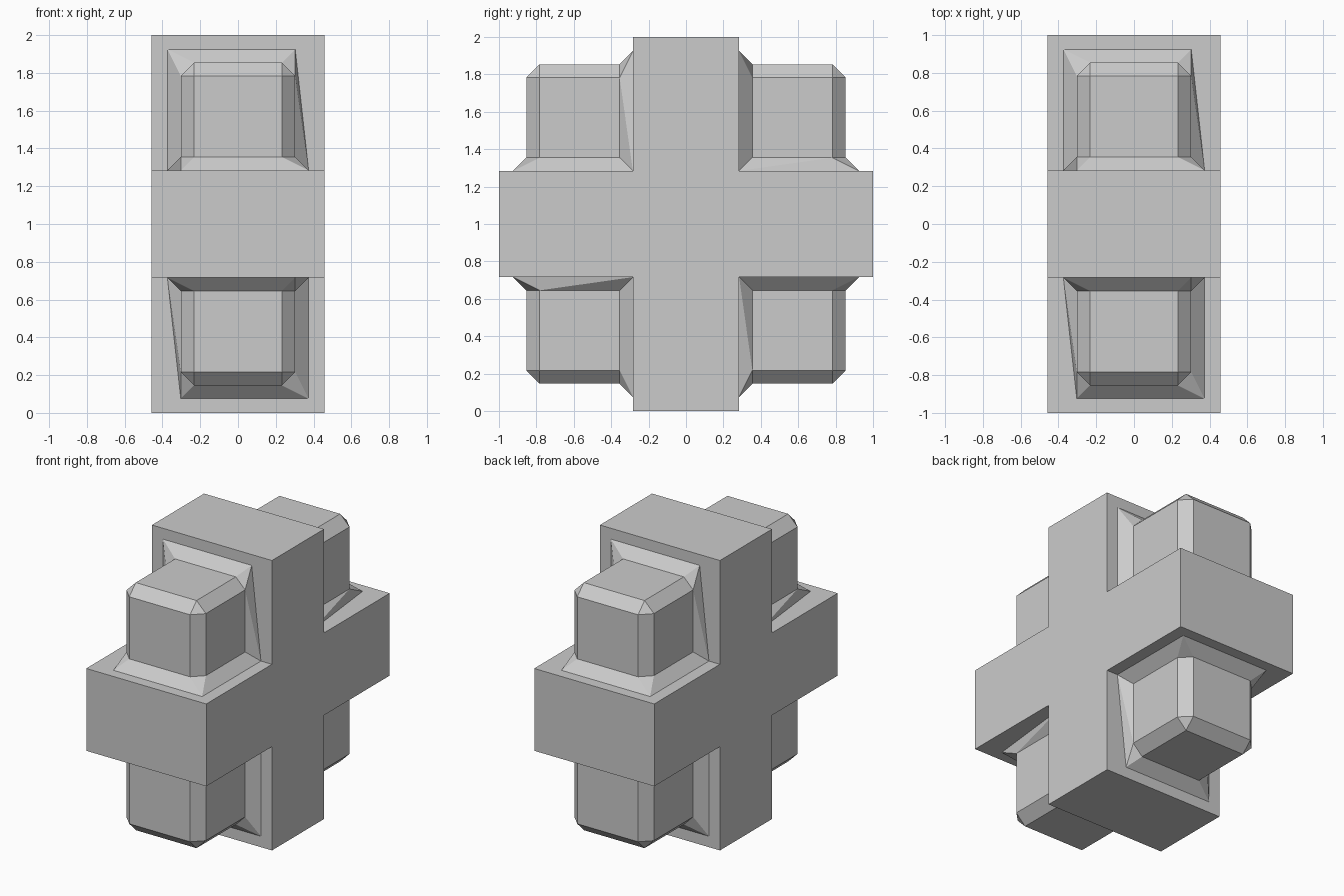
import bpy, bmesh, math

if "Cube" in bpy.data.objects:
    bpy.data.objects.remove(bpy.data.objects["Cube"])

W, L, D = 0.284, 1.0, 0.458      # cross arm half width, arm length, half depth
B, F, X, C = 0.57, 0.641, 0.303, 0.071   # block size, flare reach, block half width, chamfer


def add_object(name, bm):
    mesh = bpy.data.meshes.new(name)
    bm.to_mesh(mesh)
    bm.free()
    obj = bpy.data.objects.new(name, mesh)
    bpy.context.collection.objects.link(obj)
    obj.location.z = 1
    return obj


def add_hull(bm, points):
    """Convex solid from (x, out, up) points measured from an inner corner."""
    part = bmesh.new()
    for x, u, v in points:
        part.verts.new((x, -W - u, W + v))
    bmesh.ops.remove_doubles(part, verts=part.verts, dist=1e-5)
    res = bmesh.ops.convex_hull(part, input=part.verts)
    junk = [g for g in res["geom_interior"] if isinstance(g, bmesh.types.BMVert)]
    bmesh.ops.delete(part, geom=junk, context='VERTS')
    bmesh.ops.recalc_face_normals(part, faces=part.faces)
    # remove the faces lying against the cross
    hidden = [f for f in part.faces
              if all(abs(p.co.y + W) < 1e-4 for p in f.verts)
              or all(abs(p.co.z - W) < 1e-4 for p in f.verts)]
    bmesh.ops.delete(part, geom=hidden, context='FACES')
    bmesh.ops.dissolve_limit(part, angle_limit=0.01, verts=part.verts, edges=part.edges)
    tmp = bpy.data.meshes.new("tmp")
    part.to_mesh(tmp)
    part.free()
    bm.from_mesh(tmp)
    bpy.data.meshes.remove(tmp)


# Cross body: plus profile extruded along x
quarter = [(W, L), (W, W), (L, W)]
bm = bmesh.new()
verts = []
for k in range(4):
    c, s = [(1, 0), (0, -1), (-1, 0), (0, 1)][k]
    for y, z in quarter:
        verts.append(bm.verts.new((-D, c * y - s * z, s * y + c * z)))
face = bm.faces.new(verts)
out = bmesh.ops.extrude_face_region(bm, geom=[face], use_keep_orig=True)
bmesh.ops.translate(bm, vec=(2 * D, 0, 0),
                    verts=[g for g in out["geom"] if isinstance(g, bmesh.types.BMVert)])
bmesh.ops.recalc_face_normals(bm, faces=bm.faces)
add_object("cross_body", bm)

# Corner block: chamfered box
bm = bmesh.new()
box = []
for s in (-1, 1):
    for u in (0, B):
        for v in (0, B):
            uc, vc = min(u, B - C), min(v, B - C)
            box += [(s * X, uc, vc), (s * (X - C), u, vc), (s * (X - C), uc, v)]
add_hull(bm, box)

# Sloped collar on the wall, repeated turned over on the floor
collar = [(-X - C, 0, 0), (-X - C, 0, F), (X, 0, F), (X + C, 0, 0),
          (-X, C, C), (-X, C, B - C), (C - X, C, B),
          (X - C, C, B), (X, C, B - C), (X, C, C)]
add_hull(bm, collar)
add_hull(bm, [(-x, v, u) for x, u, v in collar])
block = add_object("corner_block", bm)

# Four blocks around the x axis
for k in range(1, 4):
    copy = block.copy()
    copy.name = f"corner_block_{k + 1}"
    copy.rotation_euler.x = k * math.pi / 2
    bpy.context.collection.objects.link(copy)
